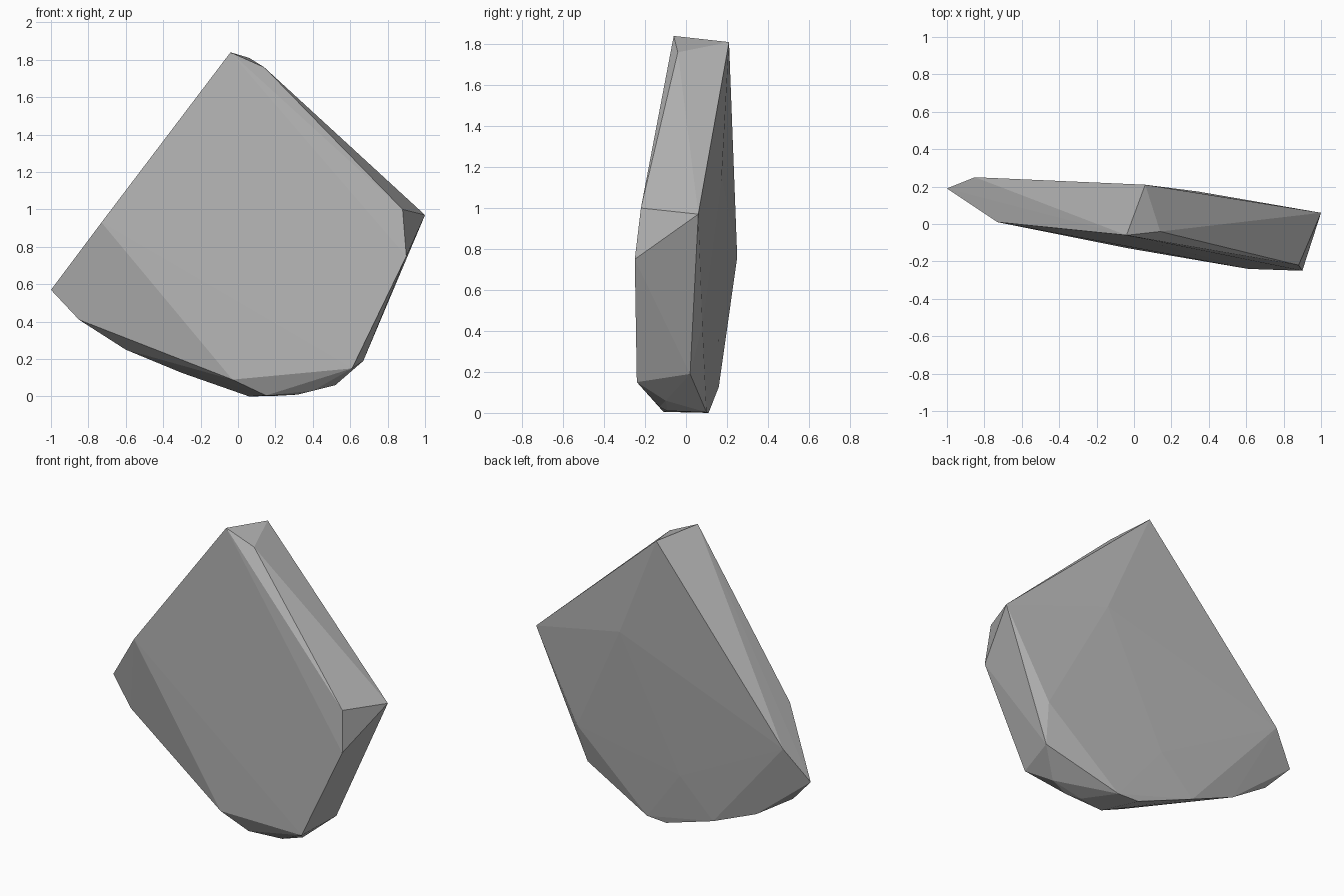
import bpy, bmesh

if "Cube" in bpy.data.objects:
    bpy.data.objects.remove(bpy.data.objects["Cube"])

# Corner points of the faceted boulder, grouped by region
crown = [(-.04, -.06, 1.84), (.06, .21, 1.81), (.14, -.04, 1.76)]
right_side = [(1.0, .06, .97), (.88, -.22, 1.0), (.90, -.25, .75),
              (.61, -.24, .15), (.67, .02, .19), (.70, .08, .43)]
left_side = [(-1.0, .19, .57), (-.73, .01, .93), (-.85, .25, .76), (-.85, .15, .41)]
base = [(-.03, -.13, .09), (.40, -.13, .03), (.15, -.11, .005), (.06, .11, 0),
        (.20, .10, .003), (.32, -.09, .01), (.52, -.10, .06),
        (-.30, .16, .126), (-.60, .16, .25)]
back = [(.34, .174, 1.15), (-.07, .16, .35)]

# Wrap the points in a convex shell
bm = bmesh.new()
for p in crown + right_side + left_side + base + back:
    bm.verts.new(p)
bmesh.ops.convex_hull(bm, input=bm.verts[:])
loose = [v for v in bm.verts if not v.link_faces]
bmesh.ops.delete(bm, geom=loose, context='VERTS')
bmesh.ops.recalc_face_normals(bm, faces=bm.faces[:])

mesh = bpy.data.meshes.new("boulder")
bm.to_mesh(mesh)
bm.free()
boulder = bpy.data.objects.new("boulder", mesh)
bpy.context.collection.objects.link(boulder)

# Plain grey stone
stone = bpy.data.materials.new("grey_stone")
stone.diffuse_color = (.45, .45, .45, 1)
stone.use_nodes = True
stone.node_tree.nodes["Principled BSDF"].inputs["Base Color"].default_value = stone.diffuse_color
mesh.materials.append(stone)
